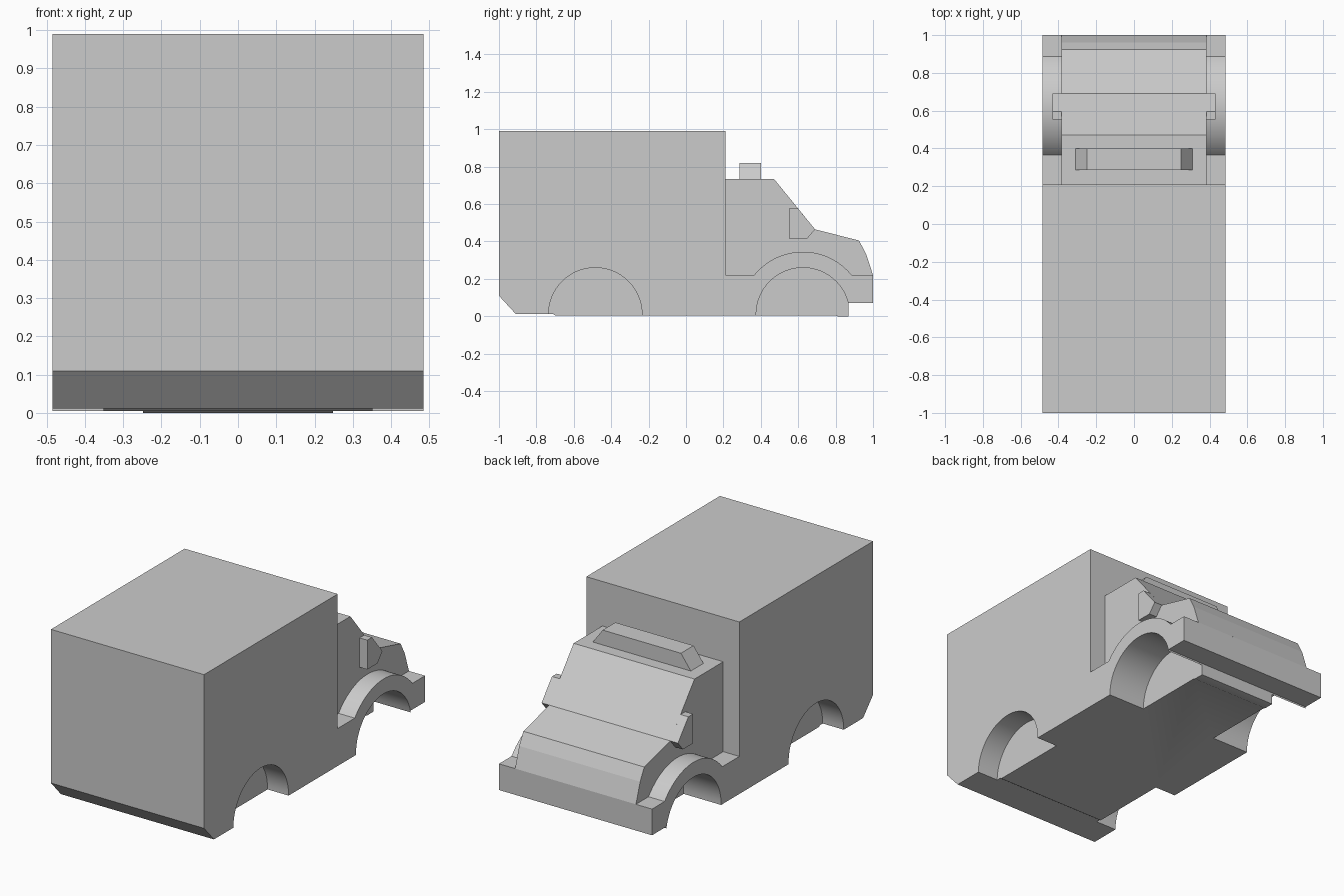
import bpy, bmesh, math
from mathutils import Vector

if "Cube" in bpy.data.objects:
    bpy.data.objects.remove(bpy.data.objects["Cube"])

# Single plain grey finish
GREY = (0.6, 0.6, 0.6, 1.0)
grey = bpy.data.materials.new("plain_grey")
grey.use_nodes = True
grey.diffuse_color = GREY
grey.node_tree.nodes["Principled BSDF"].inputs["Base Color"].default_value = GREY


def prism(name, profile, start, end, axis="x"):
    """Extrude a profile along x (points are y, z) or along y (points are x, z)."""
    bm = bmesh.new()
    if axis == "x":
        verts = [bm.verts.new((start, a, b)) for a, b in profile]
        step = Vector((end - start, 0, 0))
    else:
        verts = [bm.verts.new((a, start, b)) for a, b in profile]
        step = Vector((0, end - start, 0))
    face = bm.faces.new(verts)
    extruded = bmesh.ops.extrude_face_region(bm, geom=[face], use_keep_orig=True)
    moved = [v for v in extruded["geom"] if isinstance(v, bmesh.types.BMVert)]
    bmesh.ops.translate(bm, verts=moved, vec=step)
    bmesh.ops.recalc_face_normals(bm, faces=bm.faces)
    mesh = bpy.data.meshes.new(name)
    bm.to_mesh(mesh)
    bm.free()
    mesh.materials.append(grey)
    obj = bpy.data.objects.new(name, mesh)
    bpy.context.collection.objects.link(obj)
    return obj


def arc(centre_y, radius, start, end, steps=32):
    """Points on an arc around a wheel centre, angles in degrees."""
    angles = [math.radians(start + (end - start) * i / steps) for i in range(steps + 1)]
    return [(centre_y + radius * math.cos(a), WHEEL_Z + radius * math.sin(a)) for a in angles]


def activate(obj):
    bpy.ops.object.select_all(action="DESELECT")
    obj.select_set(True)
    bpy.context.view_layer.objects.active = obj


HALF = 0.485          # half width of the cargo box and fenders
CAB_HALF = 0.383      # half width of the cab
FRONT_Y, REAR_Y, WHEEL_Z, ARCH_R = 0.625, -0.485, 0.01, 0.25

# Cargo box, sills, arched fenders and bumper as one full-width body
fender_r = 0.335
edge = math.degrees(math.asin((0.22 - WHEEL_Z) / fender_r))
body_profile = [
    (-1, 0.11), (-0.91, 0.012), (-0.71, 0.012), (-0.70, 0.005), (0.80, 0.005),
    (0.81, 0), (0.87, 0), (0.87, 0.07), (1, 0.07), (1, 0.22),
    *arc(FRONT_Y, fender_r, edge, 180 - edge),
    (0.21, 0.22), (0.21, 0.99), (-1, 0.99),
]
body = prism("cargo_body", body_profile, -HALF, HALF)

# Wheel wells: the front pair is deeper than the rear pair
for y, inner in ((FRONT_Y, 0.248), (REAR_Y, 0.352)):
    well = [(y + ARCH_R, -0.1), *arc(y, ARCH_R, 0, 180), (y - ARCH_R, -0.1)]
    for side in (-1, 1):
        cutter = prism("wheel_well_cutter", well, side * inner, side * 0.6)
        cutter.hide_render = True
        cut = body.modifiers.new("wheel_well", "BOOLEAN")
        cut.operation, cut.solver, cut.object = "DIFFERENCE", "EXACT", cutter
        activate(body)
        bpy.ops.object.modifier_apply(modifier=cut.name)
        bpy.data.objects.remove(cutter)

activate(body)
bpy.ops.object.shade_smooth_by_angle(angle=math.radians(30))

# Cab with roof, windscreen, bonnet and nose; its underside clears the wheel wells
cab_profile = [
    (0.19, 0.20), (0.19, 0.735), (0.47, 0.735), (0.69, 0.465), (0.925, 0.405),
    (0.962, 0.335), (1.0, 0.22), (0.98, 0.20),
    *arc(FRONT_Y, 0.29, 41, 139, 16),
]
prism("cab", cab_profile, -CAB_HALF, CAB_HALF)

# Side mirrors, flush with the windscreen slope
mirror_profile = [(0.553, 0.412), (0.553, 0.58), (0.596, 0.58), (0.69, 0.465), (0.645, 0.412)]
for side, label in ((1, "left"), (-1, "right")):
    prism(label + "_mirror", mirror_profile, side * (CAB_HALF - 0.02), side * 0.432)

# Tapered light bar on the cab roof
prism("roof_light_bar", [(-0.318, 0.725), (0.318, 0.725), (0.248, 0.82), (-0.248, 0.82)],
      0.285, 0.40, axis="y")
